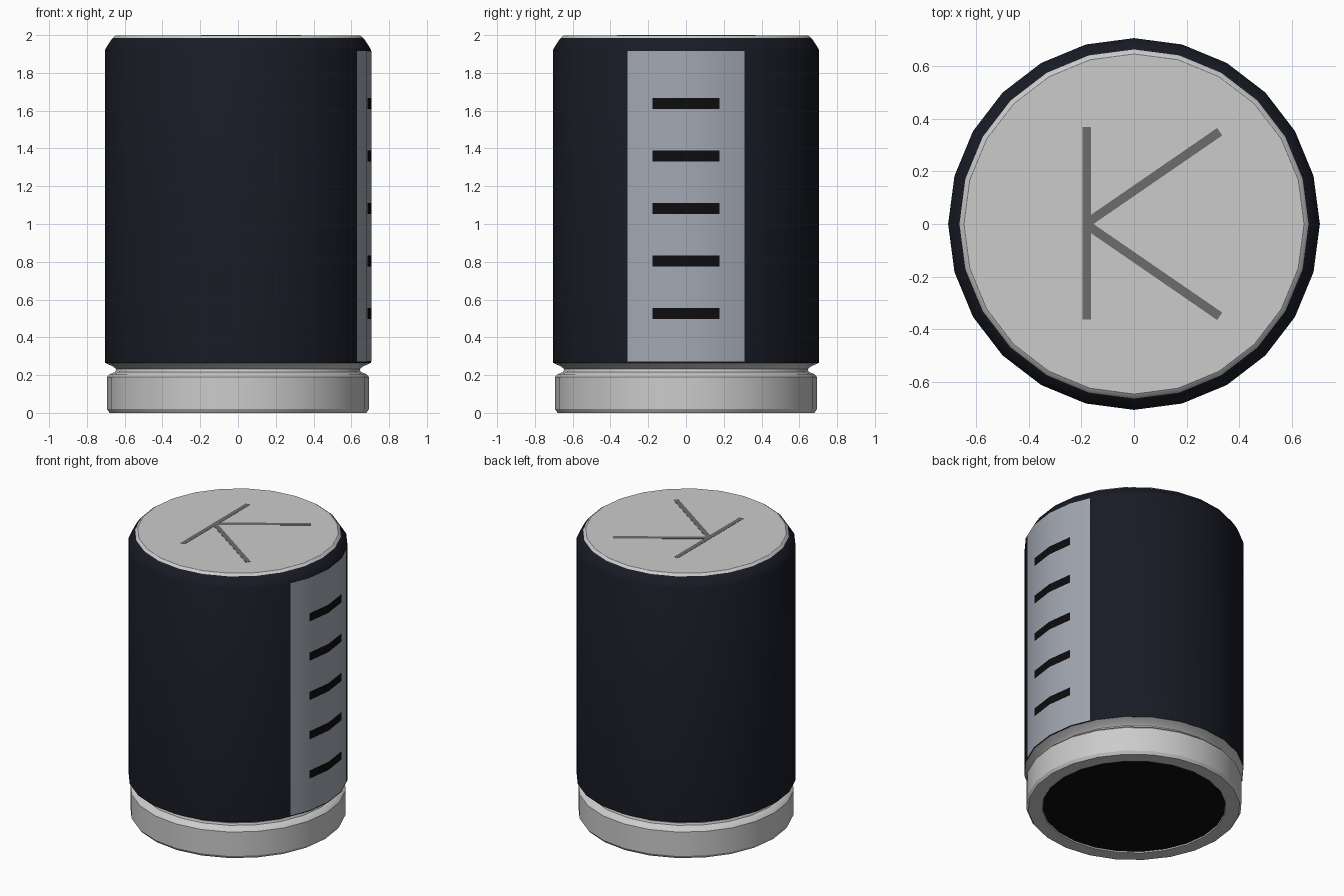
import bpy, bmesh, math

if "Cube" in bpy.data.objects:
    bpy.data.objects.remove(bpy.data.objects["Cube"])

N = 24          # sides of the round body
R = 0.705       # sleeve radius


def mat(name, col):
    m = bpy.data.materials.new(name)
    m.diffuse_color = (*col, 1)
    m.use_nodes = True
    m.node_tree.nodes["Principled BSDF"].inputs["Base Color"].default_value = m.diffuse_color
    return m


def finish(name, bm, material=None, angle=30):
    bmesh.ops.recalc_face_normals(bm, faces=bm.faces)
    me = bpy.data.meshes.new(name)
    bm.to_mesh(me)
    bm.free()
    ob = bpy.data.objects.new(name, me)
    bpy.context.collection.objects.link(ob)
    if material:
        me.materials.append(material)
    bpy.ops.object.select_all(action='DESELECT')
    ob.select_set(True)
    bpy.context.view_layer.objects.active = ob
    bpy.ops.object.shade_smooth_by_angle(angle=math.radians(angle))
    return ob


def lathe(name, profile, material=None, cap_start=False, cap_end=False):
    """Revolve (radius, z) points round z, optionally capping the ends."""
    bm = bmesh.new()
    rings = [[bm.verts.new((r * math.cos(2 * math.pi * i / N),
                            r * math.sin(2 * math.pi * i / N), z))
              for i in range(N)] for r, z in profile]
    for a, b in zip(rings, rings[1:]):
        for i in range(N):
            j = (i + 1) % N
            bm.faces.new((a[i], a[j], b[j], b[i]))
    if cap_start:
        bm.faces.new(rings[0][::-1])
    if cap_end:
        bm.faces.new(rings[-1])
    return finish(name, bm, material)


def wall_strip(name, half_y, z0, z1, lift, material):
    """Thin panel following the faceted +x wall of the sleeve."""
    step = 2 * math.pi / N
    corners = [((R + lift) * math.cos(k * step), (R + lift) * math.sin(k * step))
               for k in range(-3, 4)]
    pts = [c for c in corners if abs(c[1]) < half_y - 0.002]
    for y in (-half_y, half_y):
        for (xa, ya), (xb, yb) in zip(corners, corners[1:]):
            if ya <= y < yb:
                pts.append((xa + (xb - xa) * (y - ya) / (yb - ya), y))
    pts.sort(key=lambda p: p[1])
    bm = bmesh.new()
    low = [bm.verts.new((x, y, z0)) for x, y in pts]
    top = [bm.verts.new((x, y, z1)) for x, y in pts]
    for i in range(len(pts) - 1):
        bm.faces.new((low[i], low[i + 1], top[i + 1], top[i]))
    ob = finish(name, bm, material)
    return ob


def score_line(name, a, b, width, material):
    """Flat bar on the lid between two xy points."""
    dx, dy = b[0] - a[0], b[1] - a[1]
    s = width / 2 / math.hypot(dx, dy)
    nx, ny = -dy * s, dx * s
    bm = bmesh.new()
    f = bm.faces.new([bm.verts.new((x, y, 1.997)) for x, y in (
        (a[0] - nx, a[1] - ny), (b[0] - nx, b[1] - ny),
        (b[0] + nx, b[1] + ny), (a[0] + nx, a[1] + ny))])
    ext = bmesh.ops.extrude_face_region(bm, geom=[f])
    for v in ext['geom']:
        if isinstance(v, bmesh.types.BMVert):
            v.co.z = 2.0
    return finish(name, bm, material)


navy = mat("sleeve_navy", (0.009, 0.011, 0.018))
pale = mat("stripe_grey", (0.36, 0.39, 0.45))
black = mat("black", (0.004, 0.004, 0.005))
score = mat("score_grey", (0.15, 0.15, 0.155))

# metal can: base roll, crimped neck and shoulder under the sleeve
lathe("can_base", [(0.585, 0.012), (0.59, 0.0), (0.68, 0.0), (0.693, 0.02),
                   (0.693, 0.19), (0.68, 0.205), (0.65, 0.217), (0.645, 0.232),
                   (0.66, 0.245), (0.704, 0.265)])
# rubber seal in the bottom opening
lathe("bottom_seal", [(0.59, 0.008), (0.59, 0.03)], black, cap_start=True)
# plastic sleeve with chamfered top edge
lathe("sleeve", [(R, 0.265), (R, 1.92), (0.695, 1.938), (0.668, 1.98),
                 (0.66, 1.985)], navy)
# metal lid
lathe("lid", [(0.664, 1.98), (0.66, 1.988), (0.645, 1.9985)], cap_end=True)
# polarity stripe and its dashes on the right side
wall_strip("polarity_stripe", 0.311, 0.272, 1.915, 0.0015, pale)
for i in range(5):
    z = 0.525 + 0.278 * i
    wall_strip(f"polarity_dash_{i + 1}", 0.177, z - 0.029, z + 0.029, 0.003, black)
# pressure relief score lines on the lid
score_line("vent_score_straight", (-0.18, -0.363), (-0.18, 0.368), 0.032, score)
for s, n in ((1, "back"), (-1, "front")):
    score_line(f"vent_score_{n}", (-0.175, 0.006 * s), (0.325, 0.35 * s), 0.034, score)
